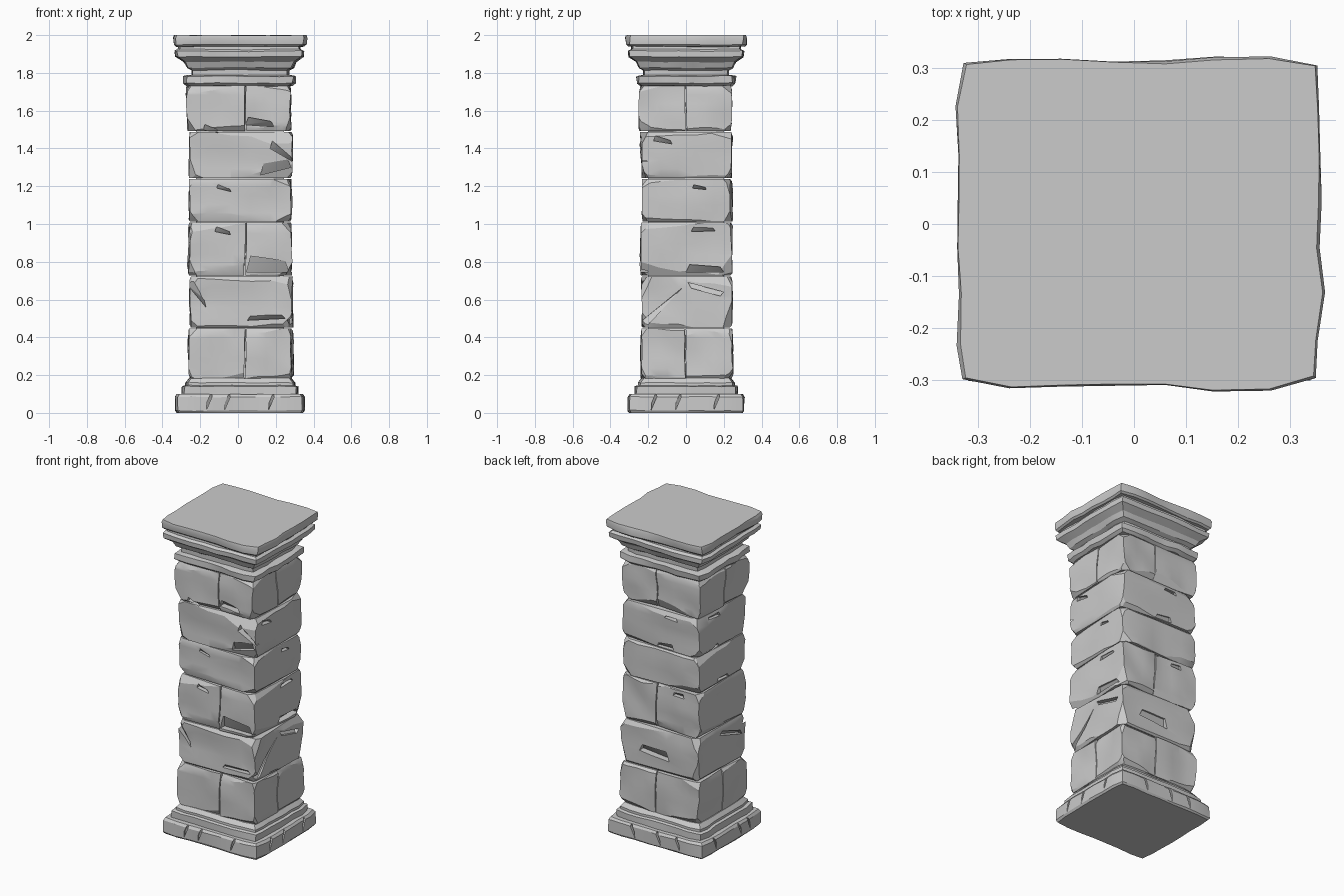
import bpy, bmesh, random
from mathutils import Vector, noise

if "Cube" in bpy.data.objects:
    bpy.data.objects.remove(bpy.data.objects["Cube"])

random.seed(7)
CX = 0.01                 # shaft axis in x
HX, HY = 0.268, 0.236     # shaft half sizes


def finish(bm, name, cutter=None):
    bmesh.ops.recalc_face_normals(bm, faces=bm.faces)
    me = bpy.data.meshes.new(name)
    bm.to_mesh(me)
    bm.free()
    ob = bpy.data.objects.new(name, me)
    bpy.context.collection.objects.link(ob)
    bpy.ops.object.select_all(action='DESELECT')
    ob.select_set(True)
    bpy.context.view_layer.objects.active = ob
    if cutter:
        whole = me.copy()
        mod = ob.modifiers.new("chips", 'BOOLEAN')
        mod.operation, mod.solver, mod.object = 'DIFFERENCE', 'EXACT', cutter
        mod.use_self = True
        bpy.ops.object.modifier_apply(modifier=mod.name)
        if len(ob.data.vertices) < len(whole.vertices) / 2:   # keep the unchipped part if the cut fails
            ob.data = whole
    bpy.ops.object.shade_smooth_by_angle(angle=0.45)
    return ob


def box(bm, lo, hi):
    r = bmesh.ops.create_cube(bm, size=1)
    for v in r['verts']:
        v.co = Vector([lo[i] + (v.co[i] + 0.5) * (hi[i] - lo[i]) for i in range(3)])


def stone(lo, hi):
    """One weathered block: wavy faces, then flat chips off its outer corners and edges."""
    bm = bmesh.new()
    box(bm, lo, hi)
    bmesh.ops.subdivide_edges(bm, edges=bm.edges, cuts=4, use_grid_fill=True)
    for v in bm.verts:
        n = noise.noise_vector(v.co * 7)
        v.co += Vector((n.x, n.y, 0)) * 0.014
    rnd = random.uniform
    cuts = []
    for z, sz in ((lo[2], -1), (hi[2], 1)):
        for x in (lo[0], hi[0]):          # broken corners
            for y in (lo[1], hi[1]):
                if abs(x - CX) > 0.2 and abs(y) > 0.2:
                    sx, sy = (1 if x > CX else -1), (1 if y > 0 else -1)
                    for k in range(2):
                        n = Vector((sx * rnd(.3, 1), sy * rnd(.3, 1), sz * rnd(.15, .9)))
                        cuts.append((Vector((x, y, z)), n.normalized(), rnd(.01, .032)))
        for ax in (0, 1):                 # worn horizontal edges
            for p, s in ((lo[ax], -1), (hi[ax], 1)):
                if abs(p) > 0.2:
                    n = Vector((0, 0, sz * rnd(.3, .9)))
                    n[ax], n[1 - ax] = s, rnd(-.1, .1)
                    c = (Vector(lo) + Vector(hi)) / 2
                    c[ax], c[2] = p, z
                    cuts.append((c, n.normalized(), rnd(.003, .011)))
    for c, n, d in cuts:
        r = bmesh.ops.bisect_plane(bm, geom=bm.verts[:] + bm.edges[:] + bm.faces[:], dist=1e-5,
                                   plane_co=c - n * d, plane_no=n, clear_outer=True)
        edges = [e for e in r['geom_cut'] if isinstance(e, bmesh.types.BMEdge) and e.is_boundary]
        if edges:
            bmesh.ops.holes_fill(bm, edges=edges, sides=0)
    bmesh.ops.triangulate(bm, faces=[f for f in bm.faces if len(f.verts) > 4])
    return bm


def moulding(name, profile, seed, rough, cutter=None):
    """Wavy rectangular rings lofted up a (z, half width) profile; depth is slightly less."""
    bm = bmesh.new()
    rings, n = [], 7
    zmax = profile[-1][0]
    corners = [Vector(c) for c in ((-1, -1), (1, -1), (1, 1), (-1, 1))]
    for z, hx in profile:
        hy = hx - 0.033
        ring = []
        for k in range(4):
            for i in range(n):
                u = corners[k].lerp(corners[(k + 1) % 4], i / n)
                w = noise.noise_vector(Vector((u.x * 2.6, u.y * 2.6, z * 9 + seed)))
                edge = 0.97 if i == 0 else 1      # blunted corners
                p = Vector((CX + u.x * hx * edge + w.x * rough, u.y * hy * edge + w.y * rough, z))
                if 0 < z < zmax:
                    p.z += w.z * 0.006
                elif z == zmax:
                    p.z -= 0.006 * abs(noise.noise(Vector((u.x * 2, 0, 3))))
                ring.append(bm.verts.new(p))
        rings.append(ring)
    for r0, r1 in zip(rings, rings[1:]):
        for i in range(4 * n):
            j = (i + 1) % (4 * n)
            bm.faces.new((r0[i], r0[j], r1[j], r1[i]))
    bm.faces.new(rings[0][::-1])
    bm.faces.new(rings[-1])
    return finish(bm, name, cutter)


def wedge(out, face, u0, u1, z, rise, h, deep=0.035, hx=HX, hy=HY):
    """Sloped gouge from (u0, z) to (u1, z + rise), deepest along that line, tapering over h."""
    t = (u1 - u0) * 0.1
    pts = ((u0, z), (u1, z + rise), (u1 - t, z + rise + h * 0.7), (u0 + t, z + h))

    def at(u, z, d):
        return {'F': (u, d - hy, z), 'B': (u, hy - d, z),
                'R': (CX + hx - d, u, z), 'L': (CX - hx + d, u, z)}[face]
    depths = (deep, deep, 0.003, 0.003)
    near = [out.verts.new(at(u, z, -0.03)) for u, z in pts]
    far = [out.verts.new(at(u, z, d)) for (u, z), d in zip(pts, depths)]
    out.faces.new(near)
    for q in ((0, 1, 2), (0, 2, 3)):
        out.faces.new([far[i] for i in q])
    for i in range(4):
        j = (i + 1) % 4
        out.faces.new((near[i], near[j], far[j]))
        out.faces.new((near[i], far[j], far[i]))


# stone courses: heights and where each is split
joints = (0.18, 0.45, 0.725, 1.01, 1.24, 1.49, 1.735)
split_x, split_y = (0, 2, 5), (0, 5)

# the large gouges
bm = bmesh.new()
wedge(bm, 'F', .045, .27, .745, 0, .085)
wedge(bm, 'F', .04, .19, 1.525, -.01, .04)
wedge(bm, 'F', .17, .29, 1.40, -.07, .04)
wedge(bm, 'F', .12, .28, 1.26, .04, .06)
wedge(bm, 'F', .05, .25, .49, .01, .03)
wedge(bm, 'F', -.27, -.17, .68, -.12, .06)
wedge(bm, 'R', -.23, -.01, .49, .18, -.03, .02)
wedge(bm, 'R', .01, .2, .69, -.05, -.03, .02)
wedge(bm, 'R', 0, .2, .745, 0, .04)
wedge(bm, 'B', -.05, .16, .53, .02, .06)
wedge(bm, 'L', -.2, .02, .60, .07, .03)
# smaller ones scattered along the joints
for face in 'FRBL':
    for z in joints[3:-1]:
        u, w = random.uniform(-.2, .04), random.uniform(.07, .16)
        wedge(bm, face, u, u + w, z + random.choice((-.05, .01)), random.uniform(-.02, .02),
              random.uniform(.015, .035), 0.022)
# cracks in the plinth
for face in 'FRBL':
    for u in (-.19, -.06, .15):
        u += random.uniform(-.03, .03)
        wedge(bm, face, u, u + .03, .015, .07, .04, .012, .338, .303)
cutter = finish(bm, "gouge_cutter")
cutter.hide_render = True

G = 0.003
for k, (z0, z1) in enumerate(zip(joints, joints[1:])):
    dx, dy, g = random.uniform(-.006, .008), random.uniform(-.005, .006), random.uniform(0, .006)
    xs = [(CX - HX + dx - g, CX + HX + dx + g)]
    ys = [(-HY + dy - g, HY + dy + g)]
    if k in split_x:
        xs = [(xs[0][0], .04 - G), (.04 + G, xs[0][1])]
    if k in split_y:
        ys = [(ys[0][0], -G), (G, ys[0][1])]
    for i, (x0, x1) in enumerate(xs):
        for j, (y0, y1) in enumerate(ys):
            finish(stone((x0, y0, z0 + G), (x1, y1, z1 - G)), f"stone_course_{k + 1}_{i}{j}", cutter)

# mortar core behind the joints
bm = bmesh.new()
box(bm, (CX - HX + .035, -HY + .035, .1), (CX + HX - .035, HY - .035, 1.85))
finish(bm, "core")

# stepped base
moulding("plinth", [(0, .332), (.012, .34), (.085, .34), (.1, .33)], 1, .010, cutter)
moulding("base_moulding", [(.09, .305), (.14, .305), (.145, .288), (.16, .288), (.185, .268)], 4, .010)
# capital mouldings and top slab
moulding("neck_band", [(1.73, .272), (1.745, .29), (1.782, .292), (1.79, .26)], 8, .018)
moulding("capital", [(1.78, .256), (1.815, .258), (1.828, .282), (1.858, .297), (1.885, .336),
                     (1.915, .338), (1.925, .32), (1.95, .318)], 11, .013)
moulding("top_slab", [(1.94, .335), (1.95, .346), (1.985, .35), (2.0, .346)], 15, .017)

bpy.data.objects.remove(cutter)
